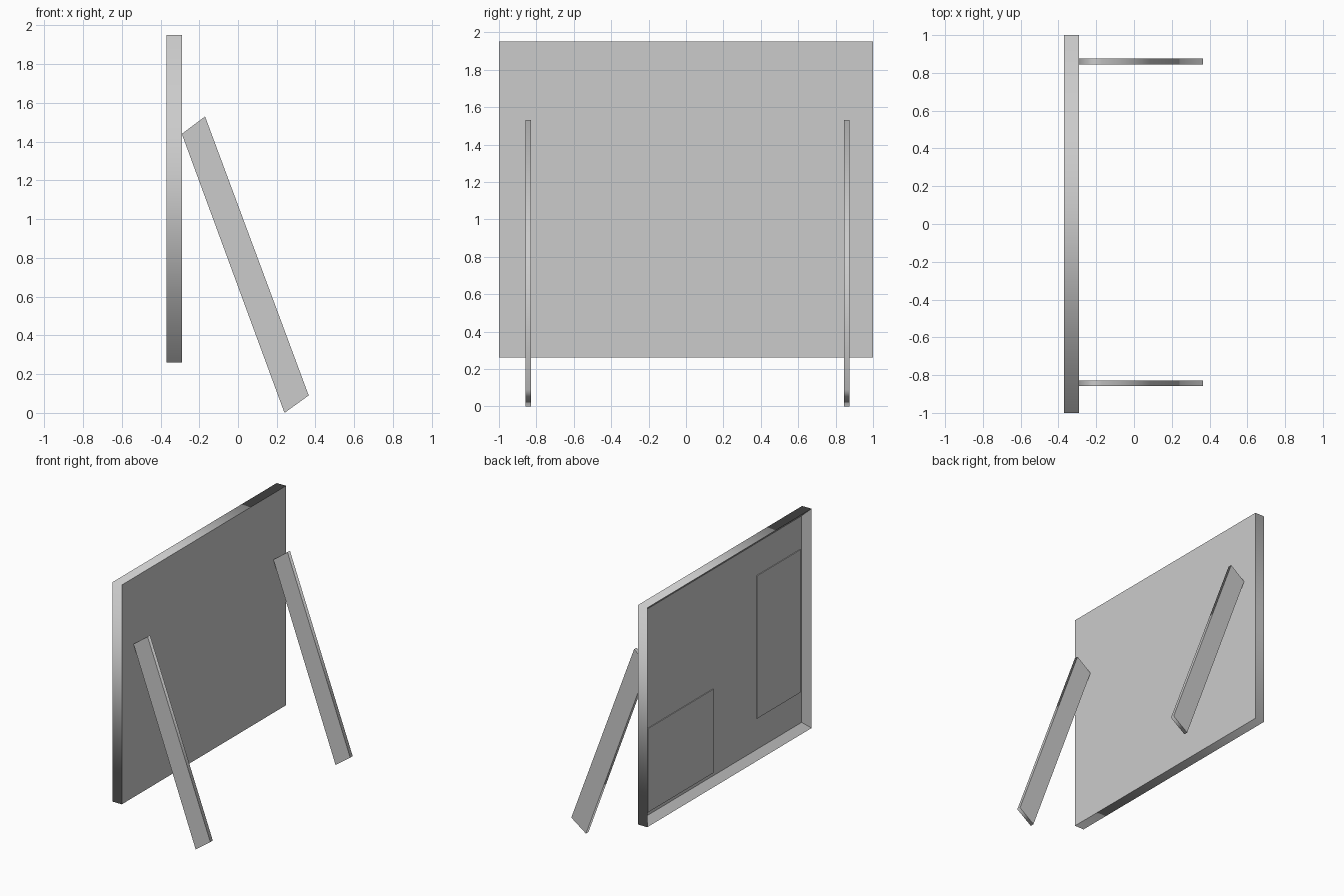
import bpy, bmesh

cube = bpy.data.objects.get("Cube")
if cube:
    bpy.data.objects.remove(cube, do_unlink=True)

# Single plain grey
grey = bpy.data.materials.new("plain_grey")
grey.use_nodes = True
colour = (0.6, 0.6, 0.6, 1)
grey.diffuse_color = colour
grey.node_tree.nodes["Principled BSDF"].inputs["Base Color"].default_value = colour


def finish(name, bm, soft_rim):
    """Turn a bmesh into an object; soft_rim picks the faces shaded as one band."""
    bmesh.ops.recalc_face_normals(bm, faces=bm.faces)
    for face in bm.faces:
        face.smooth = soft_rim(face)
    for edge in bm.edges:
        edge.smooth = all(f.smooth for f in edge.link_faces)
    mesh = bpy.data.meshes.new(name)
    bm.to_mesh(mesh)
    bm.free()
    mesh.materials.append(grey)
    obj = bpy.data.objects.new(name, mesh)
    bpy.context.collection.objects.link(obj)
    return obj


def block(x, y, z):
    """Box spanning the three given ranges."""
    bm = bmesh.new()
    bmesh.ops.create_cube(bm, size=1)
    for v in bm.verts:
        v.co = [r[0] if c < 0 else r[1] for c, r in zip(v.co, (x, y, z))]
    return bm


# Board: slab with a raised border around a recessed face on -x
bm = block((-0.37, -0.29), (-1, 1), (0.26, 1.95))
bm.normal_update()
face = min(bm.faces, key=lambda f: f.normal.x)
bmesh.ops.inset_region(bm, faces=[face], thickness=0.07)
bmesh.ops.translate(bm, verts=face.verts, vec=(0.05, 0, 0))
finish("framed_board", bm, lambda f: abs(f.normal.x) < 0.5)

# Thin sheets lying on the recessed face
sheets = {"lower_sheet": ((0.13, 0.93), (0.335, 0.98)),
          "upper_sheet": ((-0.93, -0.40), (0.55, 1.65))}
for name, (y, z) in sheets.items():
    finish(name, block((-0.326, -0.319), y, z), lambda f: False)

# Slanted support legs behind the board
profile = [(-0.29, 1.44), (-0.17, 1.53), (0.365, 0.09), (0.24, 0)]
for name, y in (("front_leg", -0.843), ("back_leg", 0.86)):
    bm = bmesh.new()
    side = bm.faces.new([bm.verts.new((x, y - 0.015, z)) for x, z in profile])
    out = bmesh.ops.extrude_face_region(bm, geom=[side], use_keep_orig=True)
    moved = [v for v in out["geom"] if isinstance(v, bmesh.types.BMVert)]
    bmesh.ops.translate(bm, verts=moved, vec=(0, 0.03, 0))
    finish(name, bm, lambda f: abs(f.normal.y) < 0.5)
